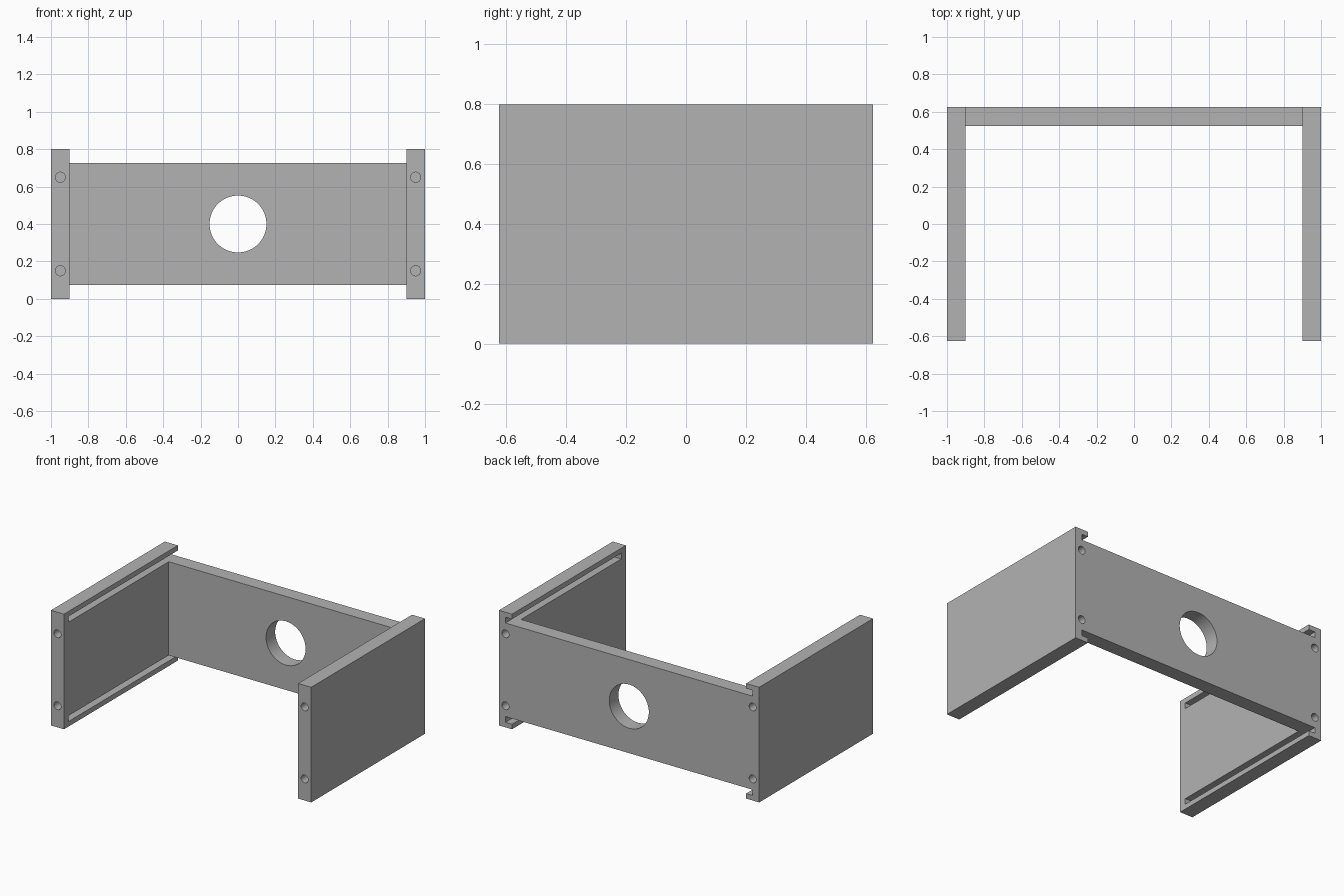
import bpy
import bmesh
import math

if "Cube" in bpy.data.objects:
    bpy.data.objects.remove(bpy.data.objects["Cube"], do_unlink=True)

grey = bpy.data.materials.new("plain grey")
grey.use_nodes = True
colour = (0.45, 0.45, 0.45, 1)
grey.diffuse_color = colour
grey.node_tree.nodes["Principled BSDF"].inputs["Base Color"].default_value = colour

HEIGHT, HALF_X, HALF_Y, THICK = 0.8, 1.0, 0.625, 0.1
INNER_X = HALF_X - THICK
INNER_Y = HALF_Y - THICK
MID_Z = HEIGHT / 2
WALL_HALF = 0.325      # half height of the back wall


def add_object(name, bm):
    bmesh.ops.recalc_face_normals(bm, faces=bm.faces)
    mesh = bpy.data.meshes.new(name)
    bm.to_mesh(mesh)
    bm.free()
    mesh.materials.append(grey)
    obj = bpy.data.objects.new(name, mesh)
    bpy.context.collection.objects.link(obj)
    return obj


def box(name, low, high):
    bm = bmesh.new()
    bmesh.ops.create_cube(bm, size=1)
    for v in bm.verts:
        v.co = [lo if c < 0 else hi for c, lo, hi in zip(v.co, low, high)]
    return add_object(name, bm)


def cylinder_y(name, centre, radius, length, sides):
    bm = bmesh.new()
    bmesh.ops.create_cone(bm, cap_ends=True, segments=sides, radius1=radius,
                          radius2=radius, depth=length)
    for v in bm.verts:
        x, y, z = v.co
        v.co = (centre[0] + x, centre[1] - z, centre[2] + y)
    return add_object(name, bm)


def cut(target, cutter):
    cutter.hide_render = True
    mod = target.modifiers.new("cut", 'BOOLEAN')
    mod.operation, mod.solver, mod.object = 'DIFFERENCE', 'EXACT', cutter
    bpy.context.view_layer.objects.active = target
    bpy.ops.object.modifier_apply(modifier=mod.name)
    bpy.data.objects.remove(cutter, do_unlink=True)


# U-shaped frame: two side panels joined by a back wall
half_plan = [(HALF_X, HALF_Y), (HALF_X, -HALF_Y), (INNER_X, -HALF_Y), (INNER_X, INNER_Y)]
plan = half_plan + [(-x, y) for x, y in reversed(half_plan)]
bm = bmesh.new()
base = bm.faces.new([bm.verts.new((x, y, 0)) for x, y in plan])
top = bmesh.ops.extrude_face_region(bm, geom=[base])["geom"]
for v in top:
    if isinstance(v, bmesh.types.BMVert):
        v.co.z = HEIGHT
frame = add_object("bracket_frame", bm)

# Back wall is lower than the panels at top and bottom
for side in (-1, 1):
    z = sorted((MID_Z + side * WALL_HALF, MID_Z + side * 0.5))
    cut(frame, box("wall_trim", (-INNER_X, INNER_Y - 0.1, z[0]), (INNER_X, HALF_Y + 0.1, z[1])))

# Slide grooves in the panels, closed at the front and open at the back
for sx in (-1, 1):
    for sz in (-1, 1):
        x = sorted((sx * (INNER_X - 0.02), sx * (INNER_X + 0.05)))
        z = sorted((MID_Z + sz * WALL_HALF, MID_Z + sz * (WALL_HALF + 0.04)))
        cut(frame, box("groove", (x[0], 0.05 - HALF_Y, z[0]), (x[1], HALF_Y + 0.1, z[1])))

# Blind screw holes in the front and back ends of the panels
for sx in (-1, 1):
    for sy in (-1, 1):
        for sz in (-1, 1):
            centre = (sx * (HALF_X - THICK / 2), sy * HALF_Y, MID_Z + sz * 0.25)
            cut(frame, cylinder_y("screw_hole", centre, 0.027, 0.2, 32))

# Round opening through the back wall
cut(frame, cylinder_y("cable_opening", (0, HALF_Y - THICK / 2, MID_Z), 0.152, 0.4, 64))

bpy.ops.object.select_all(action='DESELECT')
frame.select_set(True)
bpy.context.view_layer.objects.active = frame
bpy.ops.object.shade_smooth_by_angle(angle=math.radians(30))
